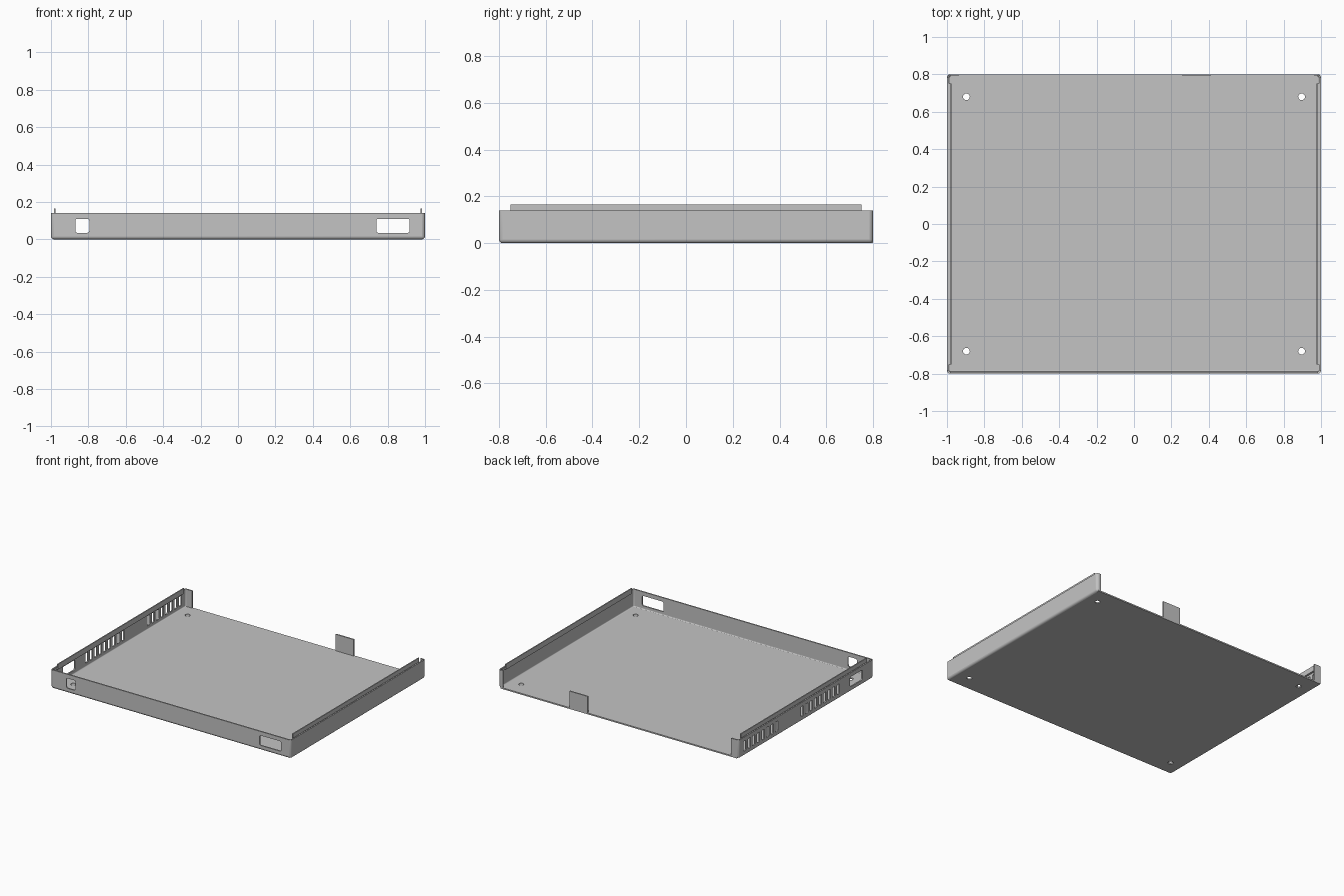
import bpy
import bmesh
import math
from mathutils import Matrix, Vector

cube = bpy.data.objects.get("Cube")
if cube:
    bpy.data.objects.remove(cube, do_unlink=True)

# Single sheet-metal colour
steel = bpy.data.materials.new("grey_steel")
steel.use_nodes = True
grey = (0.55, 0.55, 0.55, 1)
steel.diffuse_color = grey
steel.node_tree.nodes["Principled BSDF"].inputs["Base Color"].default_value = grey

WALL_TOP = 0.14
SHEET = 0.01
BEND = 0.016
X_FLAT = 1 - BEND
Y_FLAT = 0.8 - BEND

# Sheet orientations: local x, y and thickness mapped to the model's axes
FLOOR = Matrix.Identity(3)
CROSS = Matrix(((1, 0, 0), (0, 0, -1), (0, 1, 0)))
SIDE = Matrix(((0, 0, 1), (1, 0, 0), (0, 1, 0)))


def link_mesh(name, mesh):
    mesh.materials.clear()
    mesh.materials.append(steel)
    obj = bpy.data.objects.new(name, mesh)
    bpy.context.collection.objects.link(obj)
    return obj


def arc(cx, cy, radius, start, sweep, steps):
    angles = [math.radians(start + sweep * i / steps) for i in range(steps + 1)]
    return [(cx + radius * math.cos(a), cy + radius * math.sin(a)) for a in angles]


def rect(x0, x1, y0, y1, r=0.0):
    """Outline of a rectangle, with rounded corners if r is given."""
    if not r:
        return [(x0, y0), (x1, y0), (x1, y1), (x0, y1)]
    return (arc(x1 - r, y1 - r, r, 0, 90, 3) + arc(x0 + r, y1 - r, r, 90, 90, 3)
            + arc(x0 + r, y0 + r, r, 180, 90, 3) + arc(x1 - r, y0 + r, r, 270, 90, 3))


def panel(name, outline, holes, turn, centre):
    """Flat sheet with openings, made from a filled and extruded curve."""
    curve = bpy.data.curves.new(name, 'CURVE')
    curve.dimensions = '2D'
    curve.fill_mode = 'BOTH'
    curve.extrude = SHEET / 2
    for points in [outline] + holes:
        spline = curve.splines.new('POLY')
        spline.points.add(len(points) - 1)
        for point, (x, y) in zip(spline.points, points):
            point.co = (x, y, 0, 1)
        spline.use_cyclic_u = True
    temp = bpy.data.objects.new(name + "_curve", curve)
    bpy.context.collection.objects.link(temp)
    graph = bpy.context.evaluated_depsgraph_get()
    mesh = bpy.data.meshes.new_from_object(temp.evaluated_get(graph))
    bpy.data.objects.remove(temp, do_unlink=True)
    bpy.data.curves.remove(curve)
    mesh.transform(Matrix.Translation(centre) @ turn.to_4x4())
    mesh.shade_flat()
    link_mesh(name, mesh)


def add_box(bm, low, high):
    low, high = Vector(low), Vector(high)
    place = Matrix.Translation((low + high) / 2) @ Matrix.Diagonal((high - low).to_4d())
    bmesh.ops.create_cube(bm, size=1, matrix=place)
    bm.normal_update()


# Floor with four mounting holes
holes = [arc(sx * 0.896, sy * 0.68, 0.018, 0, 345, 23) for sx in (-1, 1) for sy in (-1, 1)]
panel("floor", rect(-X_FLAT, X_FLAT, -Y_FLAT, 0.8), holes, FLOOR, (0, 0, SHEET / 2))

# Front wall with two ports
ports = [rect(x0, x1, 0.035, 0.11, 0.01) for x0, x1 in ((-0.87, -0.795), (0.74, 0.918))]
panel("front_wall", rect(-X_FLAT, X_FLAT, BEND, WALL_TOP), ports,
      CROSS, (0, -0.8 + SHEET / 2, 0))

# Side walls: plain on the left, one port and two vent groups on the right
side_outline = rect(-Y_FLAT, Y_FLAT, BEND, WALL_TOP)
panel("left_wall", side_outline, [], SIDE, (1 - SHEET / 2, 0, 0))
openings = [rect(-0.67, -0.525, 0.035, 0.11, 0.01)]
for first, count in ((-0.385, 9), (0.35, 8)):
    for i in range(count):
        y = first + i * 0.054
        openings.append(rect(y - 0.015, y + 0.015, 0.035, 0.11, 0.006))
panel("right_wall", side_outline, openings, SIDE, (-1 + SHEET / 2, 0, 0))

# Back corner flanges and upright tab
for name, x0, x1, top in (("right_flange", -X_FLAT, -0.937, WALL_TOP),
                          ("left_flange", 0.965, X_FLAT, WALL_TOP),
                          ("back_tab", 0.26, 0.41, 0.134)):
    panel(name, rect(x0, x1, SHEET, top), [], CROSS, (0, 0.8 - SHEET / 2, 0))

# Rounded bends joining the sheets, outside and inside
for name, inset in (("outer_bends", 0), ("inner_bends", SHEET)):
    bm = bmesh.new()
    add_box(bm, (inset - 1, inset - 0.8, inset), (1 - inset, 0.8 - inset, WALL_TOP))
    top = [f for f in bm.faces if f.calc_center_median().z > WALL_TOP - 0.001]
    bmesh.ops.delete(bm, geom=top, context='FACES_ONLY')
    bmesh.ops.bevel(bm, geom=[e for e in bm.edges if not e.is_boundary],
                    offset=BEND - inset, segments=3, profile=0.5, affect='EDGES')
    # keep only the curved strips, and leave the back edge open
    flat = []
    for f in bm.faces:
        c = f.calc_center_median()
        if f.calc_area() > 0.1 or (c.y > 0.78 and abs(c.x) < 0.9):
            flat.append(f)
    bmesh.ops.delete(bm, geom=flat, context='FACES')
    if inset:
        bmesh.ops.reverse_faces(bm, faces=bm.faces)
    mesh = bpy.data.meshes.new(name)
    bm.to_mesh(mesh)
    bm.free()
    mesh.shade_smooth()
    link_mesh(name, mesh)

# Stepped lips that rise just inside the side walls
for side, name in ((-1, "right_lip"), (1, "left_lip")):
    bm = bmesh.new()
    for x0, x1, z0, z1 in ((0.975, 0.983, 0.125, 0.165), (0.983, 0.992, 0.125, 0.133)):
        xs = sorted((side * x0, side * x1))
        add_box(bm, (xs[0], -0.75, z0), (xs[1], 0.75, z1))
    mesh = bpy.data.meshes.new(name)
    bm.to_mesh(mesh)
    bm.free()
    link_mesh(name, mesh)
